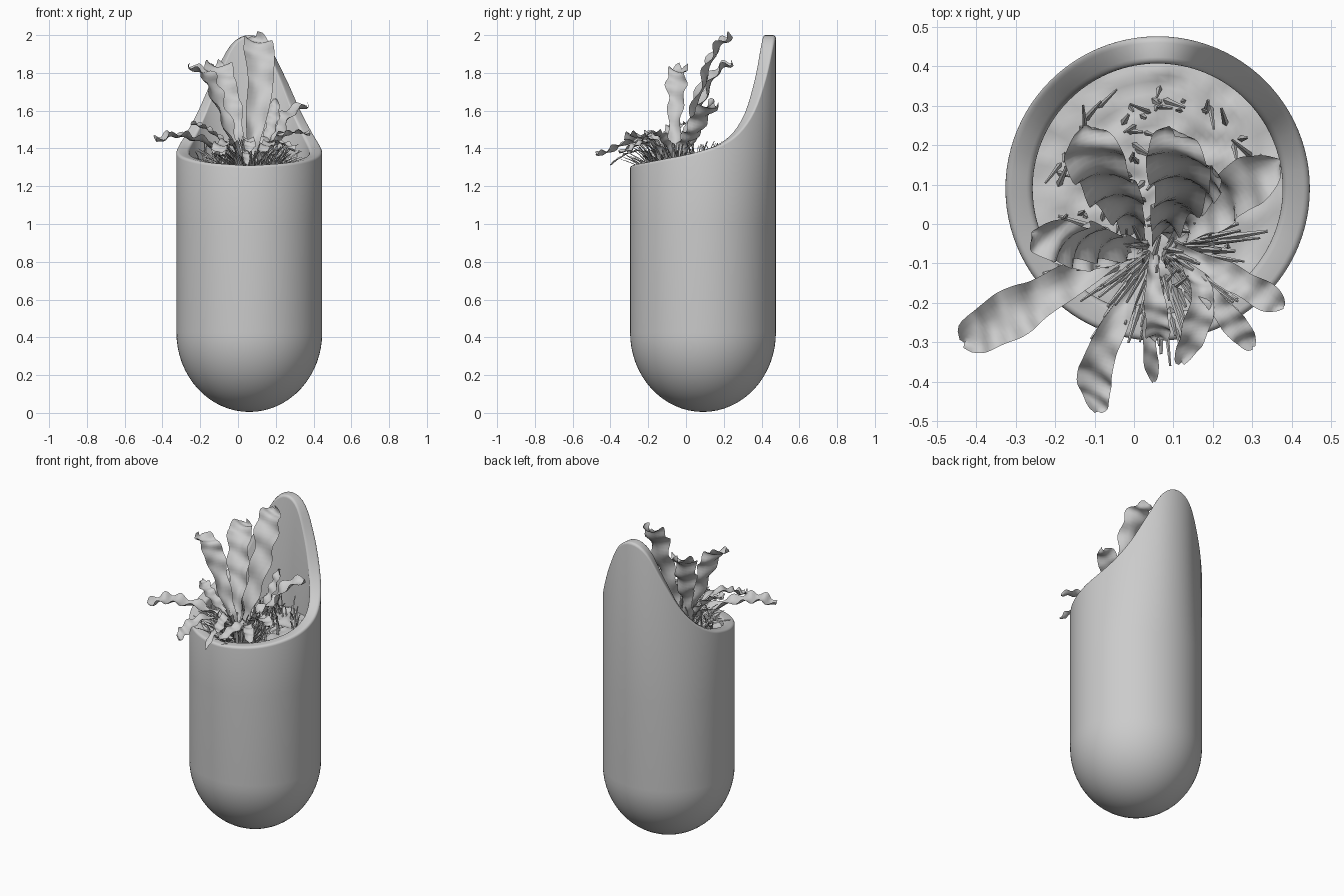
import bpy, math, random
from mathutils import Vector, noise

if "Cube" in bpy.data.objects:
    bpy.data.objects.remove(bpy.data.objects["Cube"])

random.seed(7)
CX, CY, R, RI = 0.06, 0.09, 0.386, 0.317
SEG = 96


def make(name, verts, faces, angle=40):
    me = bpy.data.meshes.new(name)
    me.from_pydata([tuple(v) for v in verts], [], faces)
    me.update()
    ob = bpy.data.objects.new(name, me)
    bpy.context.collection.objects.link(ob)
    bpy.ops.object.select_all(action='DESELECT')
    ob.select_set(True)
    bpy.context.view_layer.objects.active = ob
    bpy.ops.object.shade_smooth_by_angle(angle=math.radians(angle))
    return ob


def catmull(pts, t):
    """Smooth curve through points, t from 0 to 1."""
    p = [2 * pts[0] - pts[1]] + pts + [2 * pts[-1] - pts[-2]]
    f = min(t, 0.99999) * (len(pts) - 1)
    i = int(f)
    u = f - i
    a, b, c, d = p[i:i + 4]
    return 0.5 * (2 * b + (c - a) * u + (2 * a - 5 * b + 4 * c - d) * u * u
                  + (3 * b - a - 3 * c + d) * u ** 3)


# rim height, sampled every 15 degrees from the back round to the front
RIM = [2.0, 1.95, 1.78, 1.605, 1.49, 1.425, 1.39, 1.365, 1.348, 1.333, 1.322, 1.315, 1.31]


def rim(a):
    a = abs((a + math.pi) % (2 * math.pi) - math.pi) / math.pi
    p = [RIM[1]] + RIM + [RIM[-2]]
    f = min(a, 0.99999) * 12
    i = int(f)
    u = f - i
    w, b, c, d = p[i:i + 4]
    return 0.5 * (2 * b + (c - w) * u + (2 * w - 5 * b + 4 * c - d) * u * u
                  + (3 * b - w - 3 * c + d) * u ** 3)


# pot: lathe-like rows (radius, height above ground, share of the rim height)
rows = []
for k in range(1, 17):
    t = k / 16 * math.pi / 2
    rows.append((R * math.sin(t), 0.005 + 0.42 * (1 - math.cos(t)), 0))
rows += [(R, 1.0, 0)]
b = 0.016
for k in range(5):
    t = k / 4 * math.pi / 2
    rows.append((R - b + b * math.cos(t), -b + b * math.sin(t), 1))
for k in range(5):
    t = k / 4 * math.pi / 2
    rows.append((RI + b - b * math.sin(t), -b + b * math.cos(t), 1))
rows += [(RI, 1.15, 0)]
verts, faces = [(CX, CY, 0.005)], []
for r, z, s in rows:
    for j in range(SEG):
        a = 2 * math.pi * j / SEG
        verts.append((CX + r * math.sin(a), CY + r * math.cos(a), z + s * rim(a)))
for j in range(SEG):
    n = (j + 1) % SEG
    faces.append((0, 1 + j, 1 + n))
    for i in range(len(rows) - 1):
        o, q = 1 + i * SEG, 1 + (i + 1) * SEG
        faces.append((o + n, o + j, q + j, q + n))
last = 1 + (len(rows) - 1) * SEG
faces.append(tuple(last + j for j in reversed(range(SEG))))
make("pot", verts, faces)

# soil: rippled disc
verts, faces = [(CX, CY, 1.28)], []
for i in range(1, 21):
    for j in range(64):
        a = 2 * math.pi * j / 64
        x, y = (RI + 0.003) * i / 20 * math.cos(a), (RI + 0.003) * i / 20 * math.sin(a)
        verts.append((CX + x, CY + y, 1.28 + 0.016 * noise.noise(Vector((x * 16, y * 22, 1)))))
for j in range(64):
    n = (j + 1) % 64
    faces.append((0, 1 + j, 1 + n))
    for i in range(19):
        o, q = 1 + i * 64, 65 + i * 64
        faces.append((o + j, q + j, q + n, o + n))
make("soil", verts, faces)


# broad leaves: wavy straps along a curve
def leaf(name, pts, width, turn=None):
    pts = [Vector(p) for p in pts]
    d = pts[-1] - pts[0]
    h = math.atan2(d.y, d.x) - math.pi / 2 if turn is None else math.radians(turn)
    side = Vector((math.cos(h), math.sin(h), 0))
    ph = random.uniform(0, 6)
    n, m = 36, 6
    vs, fs = [], []
    for i in range(n + 1):
        t = i / n
        c = catmull(pts, t)
        tan = (catmull(pts, min(t + .02, 1)) - catmull(pts, max(t - .02, 0))).normalized()
        nor = side.cross(tan).normalized()
        w = width / 2 * min(1, 0.3 + 1.3 * t) * math.sqrt(max(0.03, 1 - max(0, (t - 0.8) / 0.2) ** 2))
        w *= 1 + 0.08 * math.sin(17 * t + ph)
        for j in range(m + 1):
            s = j / m * 2 - 1
            lift = 0.18 * width * s * s + 0.09 * width * math.sin(30 * t + ph + 1.2 * s) * (0.4 + abs(s))
            vs.append(c + side * w * s + nor * lift)
    for i in range(n):
        for j in range(m):
            o = i * (m + 1) + j
            fs.append((o, o + 1, o + m + 2, o + m + 1))
    make(name, vs, fs, 60)


leaf("leaf_tall", [(.07, -.02, 1.3), (.09, .03, 1.5), (.12, .1, 1.74), (.11, .17, 1.92), (.09, .25, 1.985)], .15, 0)
leaf("leaf_back_left", [(.0, -.02, 1.3), (-.02, .04, 1.5), (-.06, .1, 1.66), (-.1, .17, 1.8), (-.12, .25, 1.84)], .14, 12)
leaf("leaf_left", [(.02, -.05, 1.3), (-.06, -.05, 1.5), (-.13, -.04, 1.68), (-.18, -.04, 1.79), (-.26, -.02, 1.82)], .12, 55)
leaf("leaf_right", [(.1, -.03, 1.3), (.15, 0, 1.42), (.22, .05, 1.48), (.28, .1, 1.58), (.37, .16, 1.62)], .12)
leaf("leaf_long_left", [(.0, -.06, 1.32), (-.14, -.13, 1.41), (-.26, -.2, 1.45), (-.35, -.25, 1.46), (-.43, -.3, 1.43)], .12)
leaf("leaf_front", [(.03, -.1, 1.32), (-.03, -.22, 1.42), (-.08, -.32, 1.42), (-.1, -.4, 1.38), (-.09, -.475, 1.36)], .085)
leaf("leaf_front_mid", [(.05, -.12, 1.31), (.04, -.22, 1.38), (.04, -.31, 1.37), (.05, -.4, 1.31)], .035)
leaf("leaf_front_right", [(.1, -.08, 1.32), (.17, -.16, 1.42), (.16, -.25, 1.42), (.12, -.35, 1.37)], .07)
leaf("leaf_side_right", [(.1, -.06, 1.32), (.2, -.11, 1.43), (.29, -.16, 1.48), (.38, -.21, 1.47)], .07)
leaf("leaf_low_right", [(.12, -.1, 1.32), (.19, -.18, 1.42), (.25, -.25, 1.42), (.3, -.31, 1.38)], .06)
leaf("leaf_low_mid", [(.05, -.08, 1.32), (.05, -.17, 1.44), (.06, -.25, 1.43), (.06, -.29, 1.38)], .06)
leaf("leaf_inner_left", [(.02, -.06, 1.32), (-.08, -.08, 1.43), (-.17, -.07, 1.5), (-.25, -.02, 1.53)], .08)
leaf("leaf_inner_right", [(.1, -.04, 1.32), (.16, .05, 1.45), (.19, .1, 1.56), (.2, .15, 1.66)], .07)

# grass: thin three-sided curved blades
verts, faces = [], []


def blade(base, lean, up, r):
    o, n = len(verts), 5
    side = Vector((-lean.y, lean.x, 0)).normalized()
    for i in range(n):
        t = i / (n - 1)
        c = base + lean * t + Vector((0, 0, up * (1.5 * t - 0.5 * t * t)))
        w = r * (1.15 - 0.7 * t)
        verts.extend((c + side * w, c - side * w, c + Vector((0, 0, w * 0.5)) - lean.normalized() * w))
    for i in range(n - 1):
        for k in range(3):
            a, b2 = o + i * 3 + k, o + i * 3 + (k + 1) % 3
            faces.append((a, b2, b2 + 3, a + 3))
    e = o + 3 * (n - 1)
    faces.append((e, e + 1, e + 2))


# dense clump fanning to the front
for _ in range(130):
    a = random.uniform(-math.pi * 1.1, math.pi * .1)
    q = random.uniform(.02, .17)
    d = Vector((math.cos(a), math.sin(a), 0))
    base = Vector((.06, -.06, 1.28)) + d * q
    reach = random.uniform(.04, .15)
    blade(base, d * reach, random.uniform(.07, .19) * (1 - q * 1.8), random.uniform(.005, .009))
# scattered stalks over the whole soil
for _ in range(110):
    a, q = random.uniform(0, 2 * math.pi), 0.26 * math.sqrt(random.random())
    base = Vector((CX + q * math.cos(a), CY + q * math.sin(a), 1.27))
    b2 = random.uniform(0, 2 * math.pi)
    lean = Vector((math.cos(b2), math.sin(b2), 0)) * random.uniform(.005, .07)
    if (base + lean - Vector((CX, CY, 1.27))).length > 0.29:
        lean = -lean
    blade(base, lean, random.uniform(.06, .17), random.uniform(.005, .008))
make("grass", verts, faces, 30)
